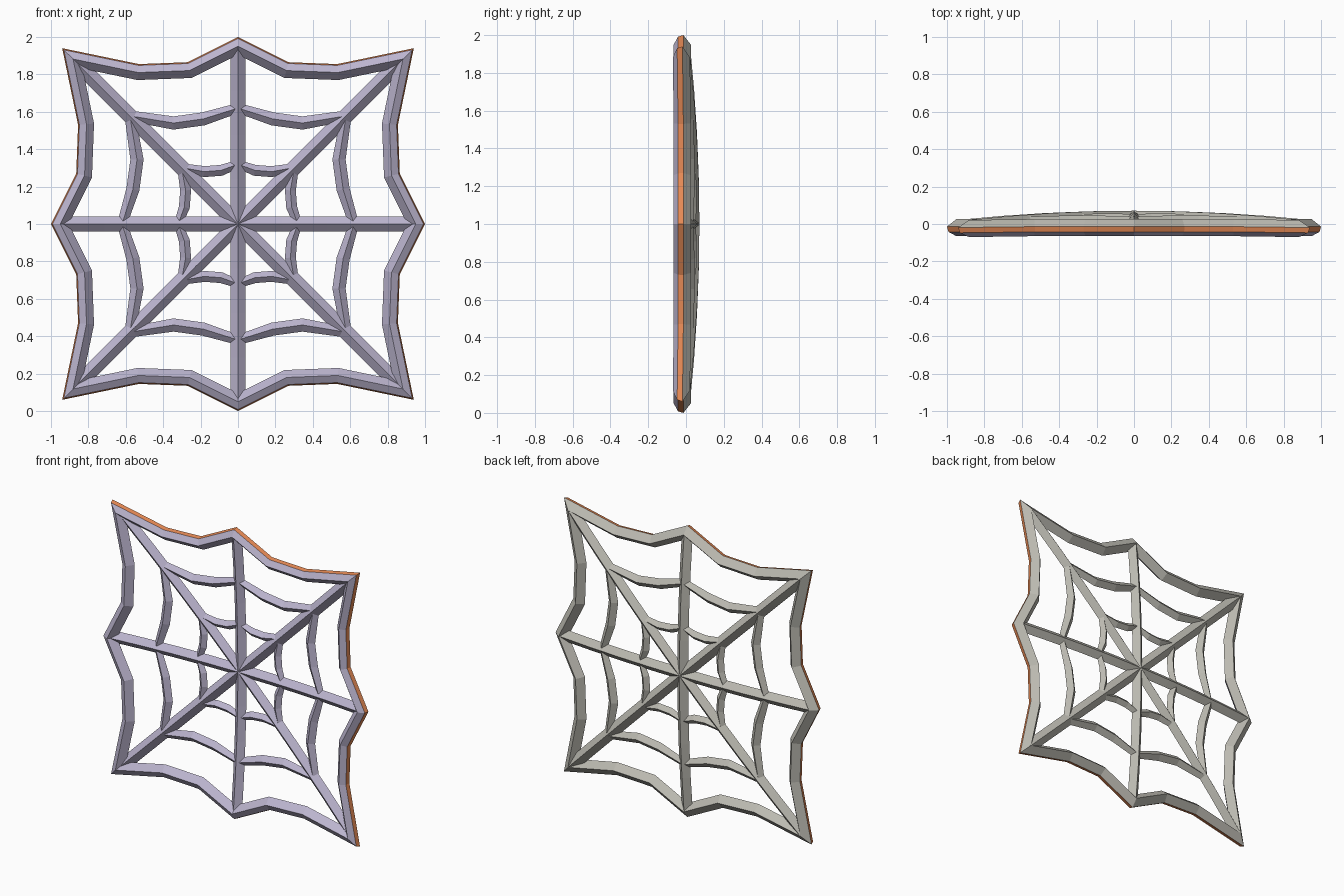
import bpy, bmesh, math
from mathutils import Vector

if "Cube" in bpy.data.objects:
    bpy.data.objects.remove(bpy.data.objects["Cube"])


def material(name, rgb):
    m = bpy.data.materials.new(name)
    m.diffuse_color = (*rgb, 1)
    m.use_nodes = True
    m.node_tree.nodes["Principled BSDF"].inputs["Base Color"].default_value = m.diffuse_color
    return m


LILAC = material("lilac front", (0.50, 0.46, 0.62))
GREY = material("warm grey back", (0.50, 0.49, 0.44))
ORANGE = material("orange edge", (0.78, 0.25, 0.09))


def sweep(bm, path, section, mats, closed=False, scales=None):
    """Sweep a (sideways, depth) section along (x, z, y) points, mitred in the web plane."""
    n, k = len(path), len(section)
    flat = [Vector(p[:2]) for p in path]

    def normal(i, j):
        d = (flat[j % n] - flat[i % n]).normalized()
        return Vector((d.y, -d.x))

    rings = []
    for i, (x, z, y) in enumerate(path):
        a = normal(i - 1, i) if closed or i > 0 else normal(i, i + 1)
        b = normal(i, i + 1) if closed or i < n - 1 else a
        m = (a + b) / (1 + a.dot(b))
        s = scales[i] if scales else 1
        rings.append([bm.verts.new((x + m.x * o * s, y + d * s, 1 + z + m.y * o * s))
                      for o, d in section])
    faces = []
    for i in range(n if closed else n - 1):
        r, q = rings[i], rings[(i + 1) % n]
        for j in range(k):
            f = bm.faces.new((r[j], r[(j + 1) % k], q[(j + 1) % k], q[j]))
            f.material_index = mats[j]
            faces.append(f)
    if not closed:
        faces += [bm.faces.new(rings[0]), bm.faces.new(rings[-1])]
    bmesh.ops.recalc_face_normals(bm, faces=faces)


def finish(bm, name):
    me = bpy.data.meshes.new(name)
    bm.to_mesh(me)
    bm.free()
    for m in (LILAC, GREY, ORANGE):
        me.materials.append(m)
    bpy.context.collection.objects.link(bpy.data.objects.new(name, me))


def turn(x, z, q):
    """Quarter turns clockwise about the web centre."""
    for _ in range(q):
        x, z = z, -x
    return x, z


def dome(t):
    """Depth of the web's mid surface, from hub (0) to frame (1)."""
    return 0.035 - 0.05 * t * t


def diamond(w, d):
    return [(-w, 0), (0, d), (w, 0), (0, -d)]


DIAMOND_MATS = [1, 1, 0, 0]

# Scalloped outer frame with an orange rim strip
side = [(0, 1), (0.27, 0.865), (0.53, 0.855), (0.94, 0.94), (0.855, 0.53), (0.865, 0.27)]
outline = [(*turn(x, z, q), -0.005 if x == z else 0) for q in range(4) for x, z in side]
bm = bmesh.new()
sweep(bm, outline,
      [(0.007, -0.042), (0, -0.014), (0.045, 0.026), (0.085, -0.02), (0.045, -0.065)],
      [2, 1, 1, 0, 0], closed=True)
finish(bm, "outer_frame")

# Eight domed spokes
bm = bmesh.new()
for i in range(8):
    a = i * math.pi / 4
    length = 1.25 if i % 2 else 0.95
    path = [(math.cos(a) * length * t, math.sin(a) * length * t, dome(t))
            for t in (0, 0.25, 0.5, 0.75, 1)]
    sweep(bm, path, diamond(0.041, 0.036), DIAMOND_MATS)
finish(bm, "spokes")

# Two rings of sagging strands between the spokes
rings = {
    "inner_ring": (0.32, 0.029, 0.027, [(0, 0.32), (0.09, 0.287), (0.18, 0.28), (0.29, 0.30)]),
    "middle_ring": (0.64, 0.035, 0.031, [(0, 0.62), (0.185, 0.562), (0.345, 0.54), (0.59, 0.58)]),
}
for name, (t, w, d, strand) in rings.items():
    bm = bmesh.new()
    for q in range(4):
        for mirror in (1, -1):
            path = [(*turn(x * mirror, z, q), dome(t)) for x, z in strand]
            sweep(bm, path, diamond(w, d), DIAMOND_MATS, scales=[0.75, 1, 1, 0.8])
    finish(bm, name)
